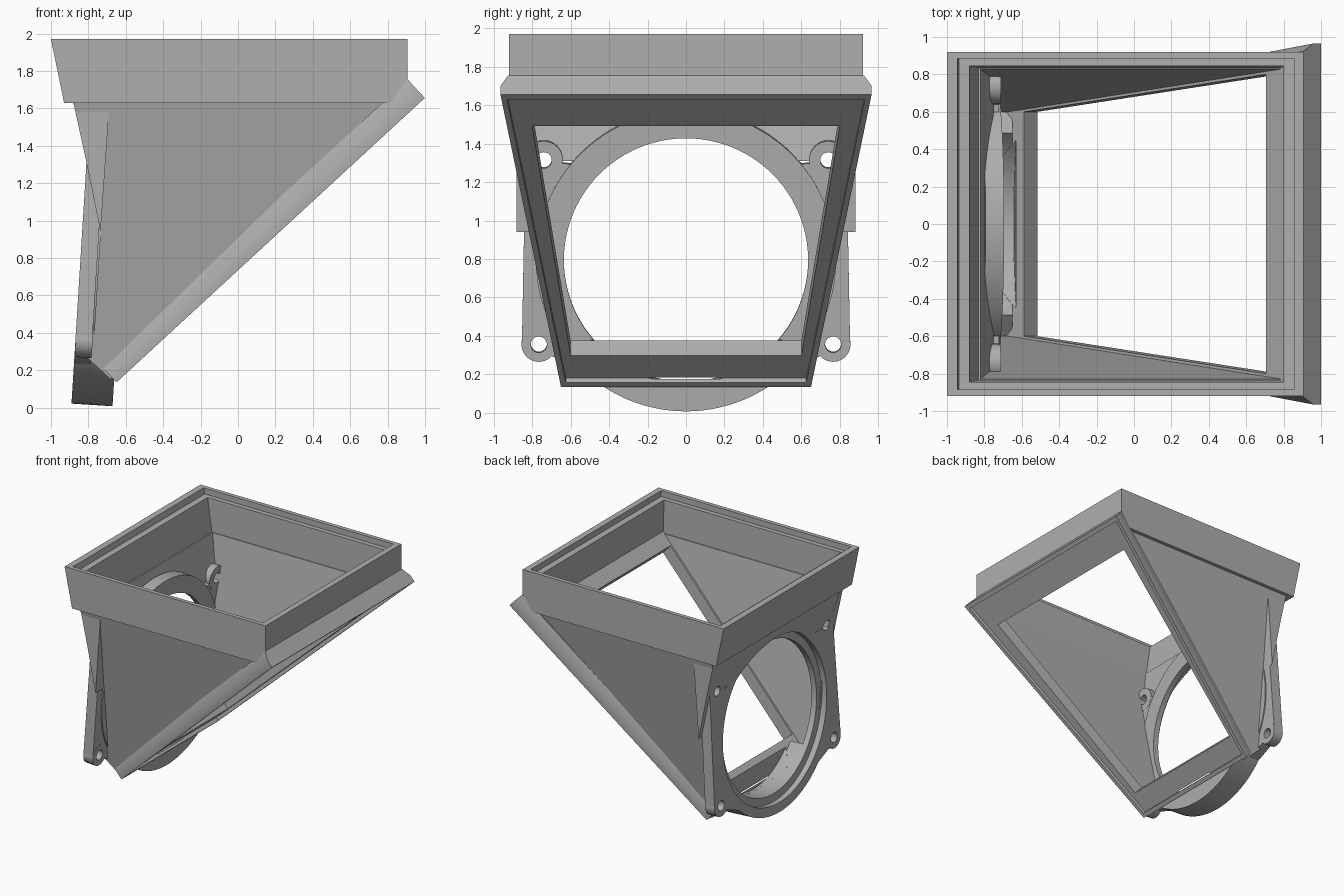
import bpy, bmesh
from math import sin, cos, pi, radians
from mathutils import Vector, Matrix

cube = bpy.data.objects.get("Cube")
if cube:
    bpy.data.objects.remove(cube, do_unlink=True)

grey = bpy.data.materials.new("matte_grey")
grey.use_nodes = True
grey.diffuse_color = (0.43, 0.43, 0.43, 1)
grey.node_tree.nodes["Principled BSDF"].inputs["Base Color"].default_value = grey.diffuse_color


def loft(name, loops, closed=False):
    """Skin cyclic loops; either wrap round to the first loop or cap the ends."""
    bm = bmesh.new()
    rows = [[bm.verts.new(p) for p in loop] for loop in loops]
    n = len(rows[0])
    pairs = list(zip(rows, rows[1:])) + ([(rows[-1], rows[0])] if closed else [])
    for a, b in pairs:
        for i in range(n):
            j = (i + 1) % n
            bm.faces.new((a[i], a[j], b[j], b[i]))
    if not closed:
        bm.faces.new(rows[0])
        bm.faces.new(rows[-1])
    bmesh.ops.recalc_face_normals(bm, faces=bm.faces)
    mesh = bpy.data.meshes.new(name)
    bm.to_mesh(mesh)
    bm.free()
    mesh.materials.append(grey)
    obj = bpy.data.objects.new(name, mesh)
    bpy.context.collection.objects.link(obj)
    return obj


# Tilted axes of the round mount: sideways, up, inward
tilt = 0.062
mount = Matrix(((0, tilt, 0.998), (1, 0, 0), (0, 0.998, -tilt)))
centre = Vector((-0.842, 0, 0.80))


def at_mount(v, u, w):
    return centre + mount @ Vector((v, u, w))


def slab(name, outline, w0, w1):
    return loft(name, [[at_mount(v, u, w) for v, u in outline] for w in (w0, w1)])


def disc(name, v, u, r, w0, w1, n=40):
    pts = [(v + r * cos(2 * pi * i / n), u + r * sin(2 * pi * i / n)) for i in range(n)]
    return slab(name, pts, w0, w1)


def revolve(name, profile, start, end, steps):
    full = end - start >= 360
    loops = []
    for i in range(steps if full else steps + 1):
        a = radians(start + (end - start) * i / steps)
        loops.append([at_mount(r * sin(a), -r * cos(a), w) for r, w in profile])
    return loft(name, loops, full)


def side_prism(name, outline, y_in, y_out, side):
    return loft(name, [[(x, side * f(z), z) for x, z in outline] for f in (y_in, y_out)])


def cut(obj, cutters):
    for c in cutters:
        mod = obj.modifiers.new("cut", "BOOLEAN")
        mod.operation = "DIFFERENCE"
        mod.solver = "EXACT"
        mod.object = c
    dg = bpy.context.evaluated_depsgraph_get()
    mesh = bpy.data.meshes.new_from_object(obj.evaluated_get(dg))
    obj.modifiers.clear()
    obj.data = mesh


# Cutters for the bore and the four bolt holes
bolts = [(s * v, u) for s in (-1, 1) for v, u in ((0.765, -0.44), (0.74, 0.52))]
hole_cutters = [disc("hole_cutter", v, u, 0.042, -0.3, 0.3, 24) for v, u in bolts]
wide_bore = disc("wide_bore_cutter", 0, 0, 0.70, -0.3, 0.05, 96)
slab_bore = disc("slab_bore_cutter", 0, 0, 0.70, -0.3, 0.3, 96)
bore = disc("bore_cutter", 0, 0, 0.635, -0.3, 0.24, 96)

# Top collar with a stepped inner ledge
collar_rings = []
for x0, x1, y, z in ((-0.93, 0.905, 0.92, 1.63), (-1.0, 0.905, 0.92, 1.97),
                     (-0.945, 0.855, 0.885, 1.97), (-0.935, 0.855, 0.885, 1.92),
                     (-0.88, 0.80, 0.845, 1.92), (-0.83, 0.80, 0.835, 1.63)):
    collar_rings.append([(x0, -y, z), (x1, -y, z), (x1, y, z), (x0, y, z)])
loft("top_collar", collar_rings, True)

# Sloping trapezoid frame with a rabbet on its underside
origin = Vector((-0.65, 0, 0.135))
along, normal = Vector((0.735, 0, 0.678)), Vector((-0.678, 0, 0.735))


def trapezoid(s0, s1, y0, y1, t):
    return [origin + along * s + normal * t + Vector((0, y, 0))
            for s, y in ((s0, -y0), (s1, -y1), (s1, y1), (s0, y0))]


frame = loft("sloping_frame", [
    trapezoid(0, 2.243, 0.65, 0.965, 0),
    trapezoid(0, 2.243, 0.65, 0.965, 0.06),
    trapezoid(0, 2.243, 0.62, 0.925, 0.135),
    trapezoid(0.21, 1.97, 0.60, 0.80, 0.135),
    trapezoid(0.21, 1.97, 0.60, 0.80, 0.03),
    trapezoid(0.035, 2.205, 0.625, 0.93, 0.03),
    trapezoid(0.035, 2.205, 0.625, 0.93, 0)], True)
cut(frame, [bore])


# Tapered side walls and the wedge ribs on their rear edges
def inner(z):
    return 0.60 + 0.17 * (z - 0.3)


def outer(z):
    return 0.65 + 0.18 * (z - 0.3)


wall_shape = [(-0.88, 1.64), (0.86, 1.64), (-0.62, 0.25), (-0.68, 0.15),
              (-0.81, 0.27), (-0.80, 0.90), (-0.81, 1.31)]
rib_shape = [(-0.88, 1.63), (-0.81, 1.31), (-0.735, 0.94), (-0.69, 1.58), (-0.69, 1.63)]
for side, label in ((1, "left"), (-1, "right")):
    side_prism(label + "_side_wall", wall_shape, inner, outer, side)
    side_prism(label + "_rib", rib_shape, lambda z: inner(z) + 0.02,
               lambda z: 0.88, side)

# Short slanted panel between the collar and the mount
panel_shape = [(-0.88, 1.64), (-0.81, 1.31), (-0.75, 1.31), (-0.82, 1.64)]
panel = loft("rear_panel", [[(x, y, z) for x, z in panel_shape] for y in (-0.86, 0.86)])
cut(panel, [wide_bore, bore] + hole_cutters)

# Mounting plate, lugs and stepped ring
half = [(0.5, -0.58), (0.70, -0.50), (0.853, -0.44), (0.835, 0.52), (0.6, 0.5)]
plate_outline = half + [(-v, u) for v, u in reversed(half)]
plate = slab("mounting_plate", plate_outline, 0, 0.09)
cut(plate, [slab_bore] + hole_cutters)
smooth = [plate, panel, frame]
for i, (v, u) in enumerate(bolts):
    lug = disc("bolt_lug_%d" % (i + 1), v, u, 0.09 if u < 0 else 0.1, 0.001, 0.092)
    cut(lug, hole_cutters)
    smooth.append(lug)

ring_profile = [(0.78, 0), (0.78, 0.10), (0.635, 0.10), (0.635, 0.05), (0.70, 0.05), (0.70, 0)]
smooth.append(revolve("mount_ring", ring_profile, 0, 360, 96))
# Deeper lower part of the ring, below the sill
lower_profile = [(0.78, 0.09), (0.78, 0.22), (0.636, 0.22), (0.636, 0.09)]
smooth.append(revolve("lower_ring", lower_profile, -50, 50, 32))

for c in hole_cutters + [wide_bore, slab_bore, bore]:
    bpy.data.objects.remove(c, do_unlink=True)

bpy.ops.object.select_all(action="DESELECT")
for obj in smooth:
    obj.select_set(True)
bpy.context.view_layer.objects.active = smooth[0]
bpy.ops.object.shade_smooth_by_angle(angle=radians(30))
